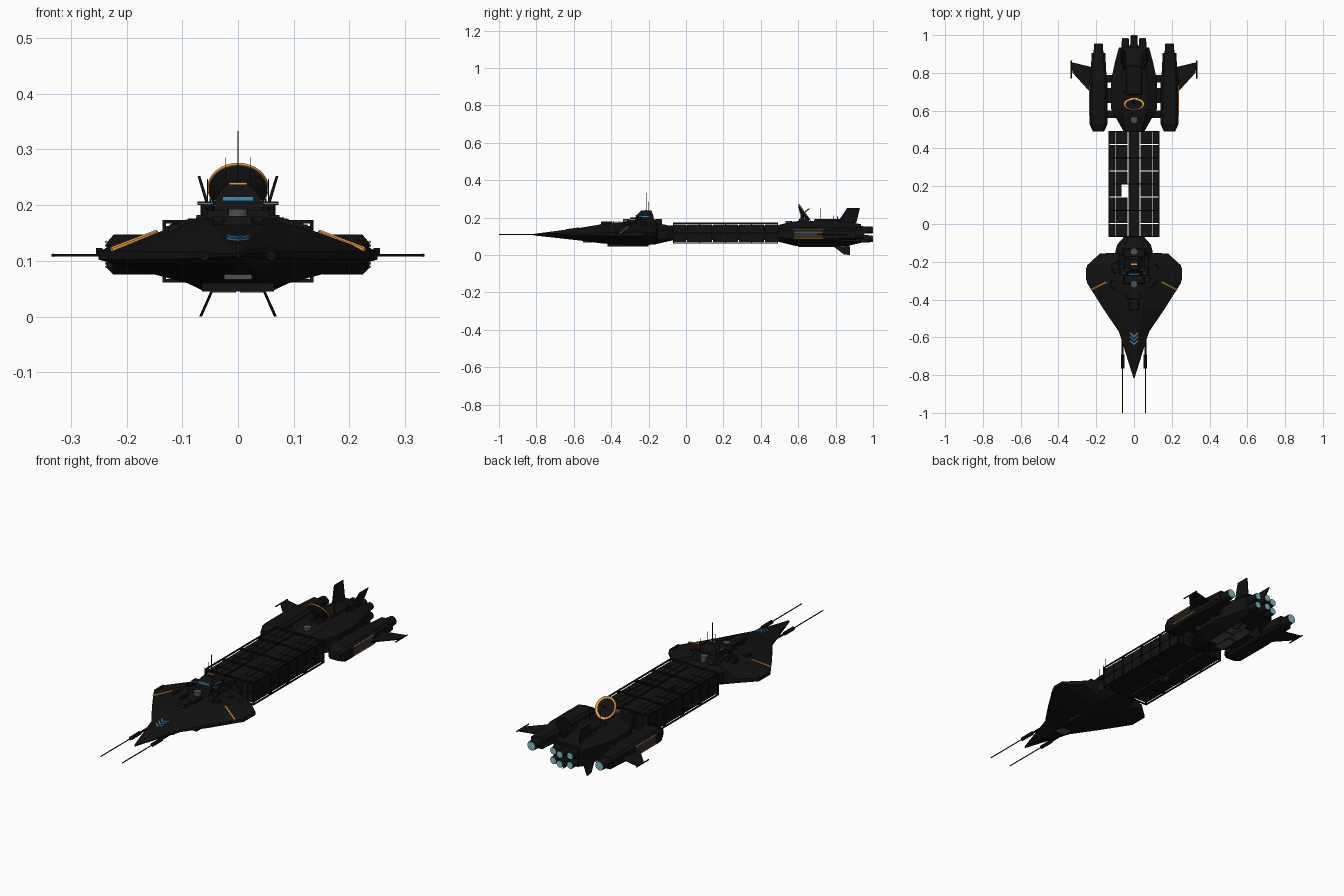
import bpy, bmesh, math, random
from mathutils import Vector, Matrix

if "Cube" in bpy.data.objects:
    bpy.data.objects.remove(bpy.data.objects["Cube"])

random.seed(4)
ZM = 0.11  # height of the ship's centre line


def mat(name, r, g, b):
    m = bpy.data.materials.new(name)
    m.diffuse_color = (r, g, b, 1)
    m.use_nodes = True
    m.node_tree.nodes["Principled BSDF"].inputs["Base Color"].default_value = m.diffuse_color
    return m


DARK = mat("dark_hull", .006, .006, .006)
ORANGE = mat("orange_trim", .85, .36, .06)
BLUE = mat("blue_light", .06, .25, .5)
CYAN = mat("engine_glow", .22, .5, .56)
GREY = mat("grey_panel", .08, .08, .08)


def part(name, material, build, smooth=False):
    bm = bmesh.new()
    build(bm)
    bmesh.ops.recalc_face_normals(bm, faces=bm.faces)
    me = bpy.data.meshes.new(name)
    bm.to_mesh(me)
    bm.free()
    ob = bpy.data.objects.new(name, me)
    bpy.context.collection.objects.link(ob)
    me.materials.append(material)
    if smooth:
        bpy.ops.object.select_all(action='DESELECT')
        ob.select_set(True)
        bpy.context.view_layer.objects.active = ob
        bpy.ops.object.shade_smooth_by_angle(angle=math.radians(35))
    return ob


def skin(bm, rings):
    vs = [[bm.verts.new(p) for p in r] for r in rings]
    n = len(vs[0])
    for a, b in zip(vs, vs[1:]):
        for i in range(n):
            bm.faces.new((a[i], a[(i + 1) % n], b[(i + 1) % n], b[i]))
    bm.faces.new(vs[0])
    bm.faces.new(vs[-1][::-1])


def hull(bm, sections, x0=0):
    # each section: y, half width, edge half height, top z, top half width, bottom z, bottom half width
    rings = []
    for y, w, e, zt, tw, zb, bw in sections:
        r = [(tw, zt), (w, ZM + e), (w, ZM - e), (bw, zb)]
        r += [(-x, z) for x, z in reversed(r)]
        rings.append([(x0 + x, y, z) for x, z in r])
    skin(bm, rings)


def box(bm, x0, x1, y0, y1, z0, z1, inset=0):
    i = inset
    skin(bm, [[(x0, y0, z0), (x1, y0, z0), (x1, y1, z0), (x0, y1, z0)],
              [(x0 + i, y0 + i, z1), (x1 - i, y0 + i, z1), (x1 - i, y1 - i, z1), (x0 + i, y1 - i, z1)]])


def rod(bm, p, q, r, n=8, r2=None):
    p, q = Vector(p), Vector(q)
    m = Matrix.Translation((p + q) / 2) @ (q - p).to_track_quat('Z', 'Y').to_matrix().to_4x4()
    bmesh.ops.create_cone(bm, cap_ends=True, segments=n, radius1=r, radius2=r if r2 is None else r2,
                          depth=(q - p).length, matrix=m)


def slab(bm, pts, vec):
    v = Vector(vec) / 2
    skin(bm, [[Vector(p) - v for p in pts], [Vector(p) + v for p in pts]])


# Arrowhead front hull
part("front_hull", DARK, lambda bm: hull(bm, [
    (-.815, .003, .002, .113, .002, .105, .002), (-.57, .08, .006, .145, .03, .078, .03),
    (-.45, .162, .007, .165, .045, .062, .045), (-.31, .25, .008, .177, .06, .053, .065),
    (-.22, .25, .008, .177, .06, .053, .065), (-.156, .18, .01, .172, .06, .058, .06),
    (-.153, .1, .025, .17, .055, .06, .055), (-.11, .09, .025, .162, .045, .07, .045),
    (-.065, .05, .02, .15, .03, .08, .03)]))


def front_details(bm):
    box(bm, -.065, .065, -.42, -.2, .06, .045)               # keel
    box(bm, -.03, .03, -.46, -.39, .15, .18, .008)           # forward deck block
    box(bm, -.062, .062, -.32, -.13, .165, .19, .008)        # bridge base
    box(bm, -.08, .08, -.27, -.16, .16, .182, .006)
    for s in (1, -1):
        for i in range(6):                                   # deck vents
            box(bm, s * .036 - .008, s * .036 + .008, -.4 + i * .011, -.394 + i * .011, .165, .18)
        box(bm, s * .249 - .006, s * .249 + .006, -.3, -.23, .108, .123)
        rod(bm, (s * .055, -.25, .18), (s * .055, -.25, .2), .012)
        rod(bm, (s * .055, -.25, .195), (s * .055, -.3, .198), .004)
        for i in range(7):                                   # scattered hull plates
            x, y = random.uniform(.07, .12), random.uniform(-.34, -.2)
            z = .177 - (x - .06) * .31
            box(bm, s * x - .012, s * x + .012, y - .015, y + .015, z - .012, z + .005, .003)


part("front_hull_details", DARK, front_details)


# Bridge tower, wing bar and antennas
def bridge(bm):
    skin(bm, [[(-.045, -.275, .185), (.045, -.275, .185), (.045, -.17, .185), (-.045, -.17, .185)],
              [(-.04, -.265, .212), (.04, -.265, .212), (.04, -.175, .212), (-.04, -.175, .212)],
              [(-.022, -.24, .237), (.022, -.24, .237), (.022, -.185, .237), (-.022, -.185, .237)]])
    box(bm, -.073, .073, -.262, -.235, .2, .206)
    rod(bm, (0, -.21, .23), (0, -.21, .333), .0015, 6)
    for s in (1, -1):
        rod(bm, (s * .022, -.2, .23), (s * .022, -.2, .285), .001, 6)
        rod(bm, (s * .055, -.19, .19), (s * .055, -.19, .247), .001, 6)


part("bridge_tower", DARK, bridge)


def bridge_windows(bm):
    box(bm, -.028, .028, -.271, -.25, .207, .215)
    for s in (1, -1):
        a, b = sorted((s * .045, s * .072))
        box(bm, a, b, -.265, -.255, .201, .205)
        a, b = sorted((s * .036, s * .043))
        box(bm, a, b, -.25, -.2, .204, .21)


part("bridge_windows", BLUE, bridge_windows)


def chevrons(bm):
    for i in range(3):
        y = -.572 - i * .02
        for s in (1, -1):
            pts = [(0, y - .02), (s * .021, y), (s * .021, y - .009), (0, y - .029)]
            slab(bm, [(x, v, .146 + (v + .57) * .135) for x, v in pts], (0, 0, .004))


part("nose_chevrons", BLUE, chevrons)


def wing_stripes(bm):
    for s in (1, -1):
        rod(bm, (s * .145, -.308, .151), (s * .227, -.348, .12), .005, 6)
    box(bm, -.016, .016, -.218, -.21, .235, .24)


part("orange_stripes", ORANGE, wing_stripes)


def hatches(bm):
    for y, z in ((-.32, .19), (-.145, .19), (.55, .18)):
        rod(bm, (0, y, z - .025), (0, y, z + .003), .018, 16)
    box(bm, -.025, .025, -.55, -.5, .066, .08)


part("hatches", GREY, hatches, True)


# Nose guns
def guns(bm):
    for s in (1, -1):
        rod(bm, (s * .06, -.765, .109), (s * .06, -.69, .109), .009)
        rod(bm, (s * .06, -1, .109), (s * .06, -.76, .109), .0025)
        rod(bm, (s * .06, -.7, .109), (s * .06, -.58, .109), .005)


part("nose_guns", DARK, guns, True)


# Cargo section: spine, open frame and container stacks
part("cargo_spine", DARK, lambda bm: box(bm, -.03, .03, -.09, .52, .08, .158))


def frame(bm):
    lo, hi, r = .064, .17, .003
    for s in (1, -1):
        for z in (lo, hi):
            box(bm, s * .132 - r, s * .132 + r, -.07, .492, z - r, z + r)
        for i in range(5):
            y = -.067 + i * .139
            box(bm, s * .132 - r, s * .132 + r, y - r, y + r, lo, hi)
    for i in range(5):
        y = -.067 + i * .139
        for z in (lo, hi):
            box(bm, -.132, .132, y - r, y + r, z - r, z + r)


part("cargo_frame", DARK, frame)


def containers(bm):
    for s in (1, -1):
        for row in range(8):
            for col in range(3):
                if s < 0 and row == 3 and col == 0:
                    continue  # the empty slot
                x, y = s * (.05 + col * .0325), -.064 + row * .0695
                for z in (.071, .118):
                    box(bm, x - .015, x + .015, y, y + .0645, z, z + .044)


part("cargo_containers", DARK, containers)

# Rear hull
part("rear_hull", DARK, lambda bm: hull(bm, [
    (.49, .055, .03, .16, .04, .072, .04), (.57, .1, .035, .178, .06, .052, .05),
    (.61, .122, .035, .183, .065, .045, .06), (.76, .122, .035, .183, .065, .045, .06),
    (.86, .1, .038, .178, .06, .048, .06), (.935, .08, .038, .165, .06, .065, .06)]))


def rear_details(bm):
    box(bm, -.045, .045, .68, .84, .175, .192, .008)
    box(bm, -.03, .03, .6, .66, .175, .195, .006)
    for s in (1, -1):
        for y0, y1 in ((.56, .6), (.64, .72), (.75, .79)):   # nacelle struts
            a, b = sorted((s * .08, s * .16))
            box(bm, a, b, y0, y1, .095, .125)
        for x, y, h in ((.03, .72, .252), (.05, .79, .212), (.035, .81, .205)):
            rod(bm, (s * x, y, .17), (s * x, y, h), .0015, 6)
        for i in range(6):
            x, y = random.uniform(.015, .05), random.uniform(.69, .9)
            box(bm, s * x - .011, s * x + .011, y - .014, y + .014, .165, .186, .003)


part("rear_hull_details", DARK, rear_details)


# Tail fins and side winglets
def fins(bm):
    for s in (1, -1):
        slab(bm, [(s * .046, .81, .175), (s * .07, .862, .252), (s * .07, .93, .252), (s * .046, .91, .17)], (.005, 0, 0))
        slab(bm, [(s * .044, .78, .052), (s * .066, .845, .003), (s * .067, .878, 0), (s * .044, .875, .052)], (.005, 0, 0))
        slab(bm, [(s * .22, .685, ZM), (s * .325, .8, ZM), (s * .333, .857, ZM), (s * .22, .83, ZM)], (0, 0, .005))
        rod(bm, (s * .332, .77, ZM), (s * .332, .866, ZM), .003)


part("fins", DARK, fins)


# Side engine nacelles
def nacelles(bm):
    for s in (1, -1):
        hull(bm, [(.49, .03, .012, .13, .022, .09, .022), (.53, .048, .022, .147, .035, .075, .035),
                  (.75, .048, .022, .147, .035, .075, .035), (.79, .042, .02, .143, .03, .078, .03),
                  (.905, .036, .018, .139, .025, .081, .025)], s * .188)
        rod(bm, (s * .188, .89, ZM), (s * .188, .953, ZM), .027, 16, .023)


part("nacelles", DARK, nacelles)


def grilles(bm):
    for s in (1, -1):
        for i in range(6):
            z = .093 + i * .0065
            a, b = sorted((s * .23, s * .239))
            box(bm, a, b, .58, .73, z, z + .004)
    for x0, x1, y0, y1 in ((-.05, -.004, .6, .7), (.004, .05, .63, .74), (-.05, -.004, .71, .82), (.004, .05, .75, .85)):
        box(bm, x0, x1, y0, y1, .043, .06)                   # belly panels


part("grilles_and_belly_panels", GREY, grilles)


def grille_trim(bm):
    for s in (1, -1):
        for z in (.089, .134):
            rod(bm, (s * .236, .575, z), (s * .236, .735, z), .0025, 6)


part("grille_trim", ORANGE, grille_trim)


# Main engines, 3 by 2, and their glowing nozzles
NOZZLES = [(x, z, .998 if x == 0 else .983) for x in (-.046, 0, .046) for z in (.087, .134)]


def engines(bm):
    box(bm, -.066, .066, .92, .945, .068, .155)
    for x, z, y in NOZZLES:
        rod(bm, (x, .92, z), (x, y, z), .021, 16, .018)


part("main_engines", DARK, engines, True)


def glows(bm):
    for x, z, y in NOZZLES:
        rod(bm, (x, y - .01, z), (x, y + .002, z), .016, 16)
    for s in (1, -1):
        rod(bm, (s * .188, .94, ZM), (s * .188, .955, ZM), .021, 16)


part("engine_glow", CYAN, glows, True)

# Tilted dish antenna
AXIS = Vector((0, .085, .06)).normalized()
DISH = Matrix.Translation((0, .632, .228)) @ AXIS.to_track_quat('Z', 'Y').to_matrix().to_4x4()


def revolve(bm, profile, n=32):
    skin(bm, [[DISH @ Vector((r * math.cos(2 * math.pi * i / n), r * math.sin(2 * math.pi * i / n), h))
               for i in range(n)] for r, h in profile])


part("dish_back", DARK, lambda bm: revolve(bm, [(.012, -.02), (.034, -.012), (.054, .001)]), True)
part("dish_face", ORANGE, lambda bm: revolve(bm, [(.054, .0), (.055, .005), (.027, -.006)]), True)


def dish_mount(bm):
    revolve(bm, [(.027, -.008), (.027, -.004)])
    rod(bm, DISH @ Vector((0, 0, -.01)), DISH @ Vector((0, 0, .035)), .003)
    rod(bm, (0, .62, .18), DISH @ Vector((0, 0, -.012)), .01)


part("dish_mount", DARK, dish_mount)
